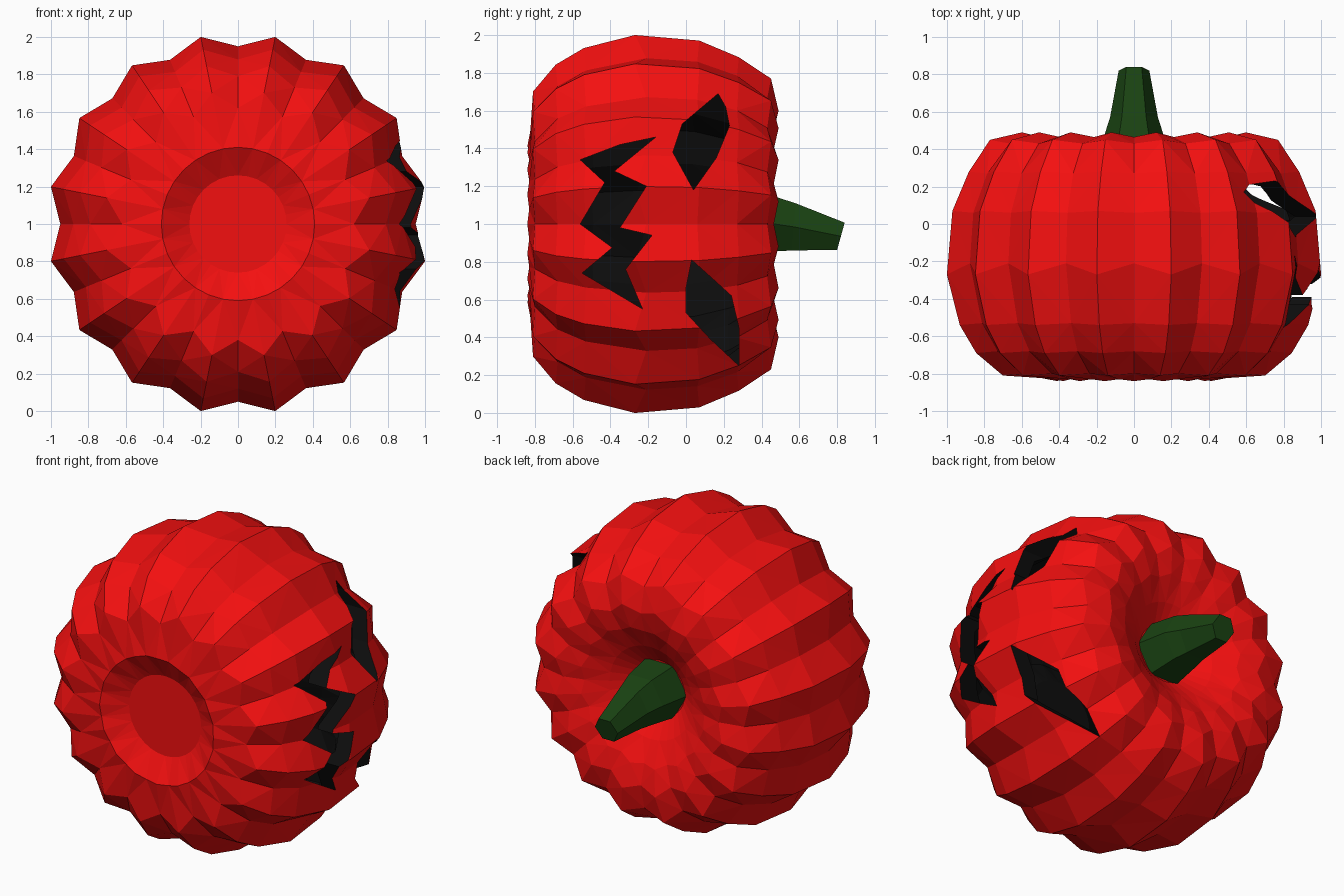
import bpy, bmesh, math

if "Cube" in bpy.data.objects:
    bpy.data.objects.remove(bpy.data.objects["Cube"])


def material(name, rgb):
    m = bpy.data.materials.new(name)
    m.diffuse_color = (*rgb, 1)
    m.use_nodes = True
    m.node_tree.nodes["Principled BSDF"].inputs["Base Color"].default_value = m.diffuse_color
    return m


RED = material("red_skin", (0.9, 0.005, 0.005))
BLACK = material("dark_inside", (0.004, 0.004, 0.004))
GREEN = material("green_stem", (0.01, 0.055, 0.006))


def finish(name, bm, mats):
    mesh = bpy.data.meshes.new(name)
    bm.to_mesh(mesh)
    bm.free()
    for m in mats:
        mesh.materials.append(m)
    ob = bpy.data.objects.new(name, mesh)
    bpy.context.collection.objects.link(ob)
    return ob


def bridge(bm, rings, mat=0):
    faces = []
    n = len(rings[0])
    for a, b in zip(rings, rings[1:]):
        for i in range(n):
            j = (i + 1) % n
            faces.append(bm.faces.new((a[i], a[j], b[j], b[i])))
    for f in faces:
        f.material_index = mat
    return faces


# Ribbed shell: (ridge radius, ridge y, valley radius, valley y)
PROFILE = [
    (.26, -.75, .26, -.75), (.41, -.83, .41, -.84), (.715, -.81, .62, -.80),
    (.86, -.69, .79, -.68), (.95, -.54, .88, -.53), (1.02, -.27, .95, -.21),
    (.99, .07, .93, .06), (.90, .28, .85, .27), (.785, .45, .72, .43),
    (.61, .49, .56, .465), (.45, .45, .43, .43), (.30, .36, .30, .36),
    (.18, .27, .18, .27),
]
SIDES, MID_Y = 32, -0.17


def shell(bm, scale, mat, inward):
    rings = []
    for ridge_r, ridge_y, valley_r, valley_y in PROFILE:
        ring = []
        for i in range(SIDES):
            r, y = (ridge_r, ridge_y) if i % 2 else (valley_r, valley_y)
            a = 2 * math.pi * i / SIDES
            r *= scale
            ring.append(bm.verts.new((r * math.cos(a), MID_Y + (y - MID_Y) * scale,
                                      1 + r * math.sin(a))))
        rings.append(ring)
    faces = bridge(bm, rings, mat)
    for ring in (rings[0], rings[-1]):
        f = bm.faces.new(ring)
        f.material_index = mat
        faces.append(f)
    bmesh.ops.recalc_face_normals(bm, faces=faces)
    if inward:
        bmesh.ops.reverse_faces(bm, faces=faces)
    bmesh.ops.triangulate(bm, faces=[f for f in faces if len(f.verts) == 4])


bm = bmesh.new()
shell(bm, 1.0, 0, False)
shell(bm, 0.89, 1, True)
pumpkin = finish("pumpkin_shell", bm, [RED, BLACK])

# Carved openings on the +x side, as (y, z) outlines
OPENINGS = {
    "upper_eye": [(.17, 1.69), (.21, 1.62), (.23, 1.52), (.16, 1.35),
                  (.04, 1.18), (-.07, 1.38), (-.02, 1.53)],
    "lower_eye": [(.03, .81), (.13, .72), (.24, .62), (.28, .45),
                  (.28, .25), (.13, .39), (0, .53), (0, .66)],
    "mouth": [(-.16, 1.46), (-.35, 1.42), (-.56, 1.34), (-.43, 1.22), (-.56, 1.0),
              (-.39, .875), (-.55, .74), (-.23, .55), (-.32, .76), (-.18, .94),
              (-.35, .98), (-.21, 1.2), (-.38, 1.28)],
}
for name, outline in OPENINGS.items():
    bm = bmesh.new()
    rings = [[bm.verts.new((x, y, z)) for y, z in outline] for x in (.3, 1.3)]
    bridge(bm, rings)
    for ring in rings:
        bm.faces.new(ring)
    for f in bm.faces:
        f.material_index = 1
    bmesh.ops.recalc_face_normals(bm, faces=bm.faces)
    cutter = finish(name + "_cutter", bm, [RED, BLACK])
    cutter.hide_render = True
    cutter.display_type = 'WIRE'
    cut = pumpkin.modifiers.new(name, 'BOOLEAN')
    cut.operation = 'DIFFERENCE'
    cut.solver = 'EXACT'
    cut.object = cutter

# Six-sided bent stem: (y, half width, centre z, half height, tilt in y)
bm = bmesh.new()
rings = []
for y, w, zc, h, tilt in [(.26, .20, 1, .17, 0), (.47, .16, 1, .145, 0),
                          (.57, .128, .985, .125, .01), (.82, .082, .935, .072, .02)]:
    ring = []
    for k in range(6):
        a = math.pi * k / 3
        s = math.sin(a) / math.sin(math.pi / 3)
        ring.append(bm.verts.new((w * math.cos(a), y + tilt * s, zc + h * s)))
    rings.append(ring)
bridge(bm, rings)
bm.faces.new(rings[0])
bm.faces.new(rings[-1])
bmesh.ops.recalc_face_normals(bm, faces=bm.faces)
finish("stem", bm, [GREEN])
